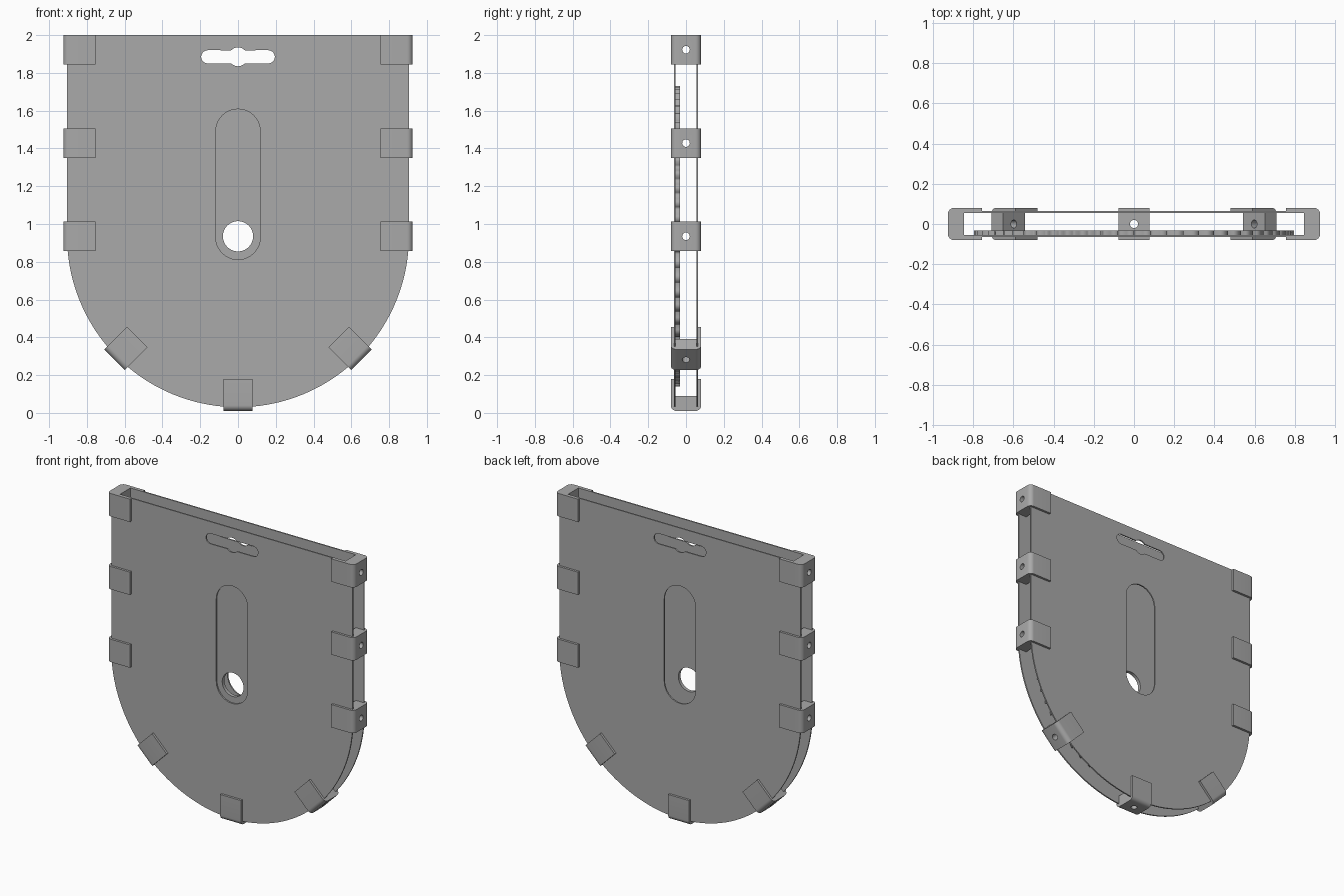
import bpy, bmesh
from math import pi, sin, cos, radians
from mathutils import Matrix

if "Cube" in bpy.data.objects:
    bpy.data.objects.remove(bpy.data.objects["Cube"], do_unlink=True)

CZ = 0.935            # height of the round centre
R = 0.905             # plate radius

grey = bpy.data.materials.new("plain_grey")
grey.use_nodes = True
colour = (0.4, 0.4, 0.4, 1)
grey.diffuse_color = colour
grey.node_tree.nodes["Principled BSDF"].inputs["Base Color"].default_value = colour


def arc(cx, cy, r, a0, a1, n):
    """Points on an arc, angles in degrees."""
    return [(cx + r * cos(radians(a0 + (a1 - a0) * i / n)),
             cy + r * sin(radians(a0 + (a1 - a0) * i / n))) for i in range(n + 1)]


def circle(cx, cy, r, n=48):
    return arc(cx, cy, r, 0, 360, n)[:-1]


def extrude_mesh(name, loops, half):
    """Solid from closed outlines (the first is the rim, the rest are holes)."""
    curve = bpy.data.curves.new(name + "_outline", 'CURVE')
    curve.dimensions = '2D'
    curve.fill_mode = 'BOTH'
    curve.extrude = half
    for loop in loops:
        spline = curve.splines.new('POLY')
        spline.points.add(len(loop) - 1)
        for p, (x, y) in zip(spline.points, loop):
            p.co = (x, y, 0, 1)
        spline.use_cyclic_u = True
    temp = bpy.data.objects.new(name + "_outline", curve)
    bpy.context.collection.objects.link(temp)
    deps = bpy.context.evaluated_depsgraph_get()
    mesh = bpy.data.meshes.new_from_object(temp.evaluated_get(deps))
    bpy.data.objects.remove(temp, do_unlink=True)
    bpy.data.curves.remove(curve)
    bm = bmesh.new()
    bm.from_mesh(mesh)
    bmesh.ops.remove_doubles(bm, verts=bm.verts, dist=1e-5)
    bmesh.ops.recalc_face_normals(bm, faces=bm.faces)
    bm.to_mesh(mesh)
    bm.free()
    mesh.name = name
    mesh.materials.clear()
    mesh.materials.append(grey)
    return mesh


def add(name, mesh, matrix=Matrix()):
    ob = bpy.data.objects.new(name, mesh)
    bpy.context.collection.objects.link(ob)
    ob.matrix_world = matrix
    return ob


def smooth(ob):
    bpy.ops.object.select_all(action='DESELECT')
    ob.select_set(True)
    bpy.context.view_layer.objects.active = ob
    bpy.ops.object.shade_smooth_by_angle(angle=radians(30))


upright = Matrix.Rotation(pi / 2, 4, 'X')

# Front and back cover plates: rounded base, finger slot and hanging slot
rim = [(-R, 2.0)] + arc(0, CZ, R, 180, 360, 72) + [(R, 2.0)]
slot = arc(0, 1.49, 0.118, 0, 180, 24) + arc(0, 0.93, 0.118, 180, 360, 24)
bump = 44
hanger = (arc(0.16, 1.885, 0.035, -90, 90, 12) + arc(0, 1.885, 0.05, bump, 180 - bump, 12)
          + arc(-0.16, 1.885, 0.035, 90, 270, 12) + arc(0, 1.885, 0.05, 180 + bump, 360 - bump, 12))
plate = extrude_mesh("cover_plate", [rim, slot, hanger], 0.0045)
for name, y in (("front_plate", -0.06), ("back_plate", 0.06)):
    smooth(add(name, plate, Matrix.Translation((0, y, 0)) @ upright))

# Toothed disc lying against the front plate
teeth = 60
step = 2 * pi / teeth
outline = []
for i in range(teeth):
    for part, r in ((0, 0.755), (0, 0.795), (0.45, 0.78), (0.8, 0.75)):
        a = (i + part) * step
        outline.append((r * cos(a), CZ + r * sin(a)))
disc = extrude_mesh("toothed_disc", [outline, circle(0, CZ, 0.08)], 0.0115)
add("toothed_disc", disc, Matrix.Translation((0, -0.0435, 0)) @ upright)

# Clip: U profile with rounded outer corners, drilled through its web
inner, web, outer, c = 0.755, 0.845, 0.925, 0.03
profile = ([(inner, -0.08)] + arc(outer - c, c - 0.08, c, -90, 0, 8)
           + arc(outer - c, 0.08 - c, c, 0, 90, 8)
           + [(inner, 0.08), (inner, 0.06), (web, 0.06), (web, -0.06), (inner, -0.06)])
clip = add("clip", extrude_mesh("clip", [profile], 0.0775))
drill = add("drill", extrude_mesh("drill", [circle(0, 0, 0.02, 24)], 0.2),
            Matrix.Translation((0.88, 0, 0)) @ Matrix.Rotation(pi / 2, 4, 'Y'))
drill.hide_render = True
cut = clip.modifiers.new("hole", 'BOOLEAN')
cut.operation = 'DIFFERENCE'
cut.solver = 'EXACT'
cut.object = drill
bpy.context.view_layer.update()
clip_mesh = bpy.data.meshes.new_from_object(
    clip.evaluated_get(bpy.context.evaluated_depsgraph_get()))
for ob in (clip, drill):
    bpy.data.objects.remove(ob, do_unlink=True)

# Clips down both sides and around the rounded base
places = [("bottom_clip", CZ, 90)]
for side, turn, low in (("left", 0, 45), ("right", 180, 135)):
    places.append((side + "_corner_clip", CZ, low))
    for level, z in (("lower", CZ), ("middle", 1.428), ("top", 1.9225)):
        places.append((side + "_" + level + "_clip", z, turn))
for name, z, turn in places:
    smooth(add(name, clip_mesh, Matrix.Translation((0, 0, z))
               @ Matrix.Rotation(radians(turn), 4, 'Y')))
